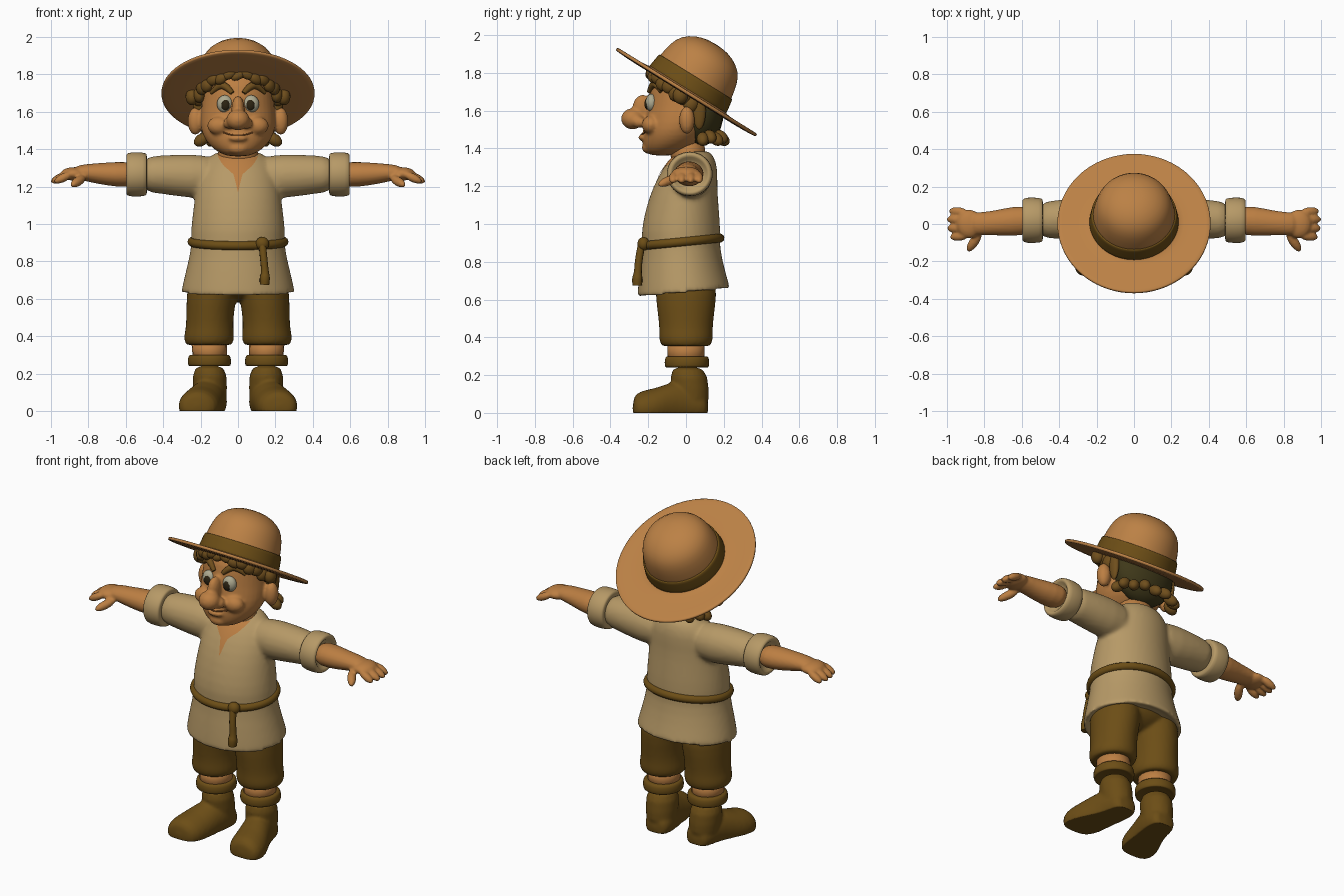
import bpy, bmesh, math
from mathutils import Vector, Matrix
from mathutils.bvhtree import BVHTree

if "Cube" in bpy.data.objects:
    bpy.data.objects.remove(bpy.data.objects["Cube"])


def material(name, rgb):
    m = bpy.data.materials.new(name)
    m.diffuse_color = (*rgb, 1)
    m.use_nodes = True
    m.node_tree.nodes["Principled BSDF"].inputs["Base Color"].default_value = m.diffuse_color
    return m


SKIN = material("skin", (0.50, 0.21, 0.055))
STRAW = material("straw", (0.50, 0.22, 0.06))
LINEN = material("linen", (0.47, 0.32, 0.135))
BROWN = material("brown cloth", (0.15, 0.075, 0.008))
HAIR = material("hair", (0.16, 0.077, 0.012))
DARK_HAIR = material("dark hair", (0.05, 0.04, 0.01))
WHITE = material("eye white", (0.42, 0.40, 0.28))
PUPIL = material("pupil", (0.025, 0.017, 0.006))
LIP = material("lip line", (0.24, 0.085, 0.02))


def loft(bm, axis, rings, s=1, n=20):
    """Elliptical rings (position, centre a, centre b, radius a, radius b[, tilt]) along an axis."""
    loops = []
    for p, ca, cb, ra, rb, *tilt in rings:
        loop = []
        for i in range(n):
            t = 2 * math.pi * i / n
            a, b = ca + ra * math.cos(t), cb + rb * math.sin(t)
            q = p + (tilt[0] * b if tilt else 0)
            x, y, z = {"Z": (a, b, q), "X": (q, a, b), "Y": (a, q, b)}[axis]
            loop.append(bm.verts.new((x * s, y, z)))
        loops.append(loop)
    for l0, l1 in zip(loops, loops[1:]):
        for i in range(n):
            j = (i + 1) % n
            bm.faces.new((l0[i], l0[j], l1[j], l1[i]))
    bm.faces.new(loops[0][::-1])
    bm.faces.new(loops[-1])


def ball(bm, loc, radii, direction=None):
    rot = Matrix.Identity(4)
    if direction:
        rot = Vector(direction).to_track_quat("X", "Z").to_matrix().to_4x4()
    m = Matrix.Translation(loc) @ rot @ Matrix.Diagonal((*radii, 1))
    bmesh.ops.create_uvsphere(bm, u_segments=20, v_segments=12, radius=1, matrix=m)


def bake(ob):
    deps = bpy.context.evaluated_depsgraph_get()
    return bpy.data.meshes.new_from_object(ob.evaluated_get(deps))


def finish(bm, name, mat, sub=0, voxel=0, smooth=0, matrix=None, floor=None):
    bmesh.ops.recalc_face_normals(bm, faces=bm.faces)
    me = bpy.data.meshes.new(name)
    bm.to_mesh(me)
    bm.free()
    ob = bpy.data.objects.new(name, me)
    bpy.context.collection.objects.link(ob)
    if sub:
        ob.modifiers.new("round", "SUBSURF").levels = sub
    if voxel:
        ob.modifiers.new("fuse", "REMESH").voxel_size = voxel
    if smooth:
        ob.modifiers.new("soften", "SMOOTH").iterations = smooth
    ob.data = bake(ob)
    ob.modifiers.clear()
    if matrix:
        ob.data.transform(matrix)
    if floor is not None:
        for v in ob.data.vertices:
            v.co.z = max(v.co.z, floor)
    ob.data.materials.clear()
    ob.data.materials.append(mat)
    ob.data.shade_smooth()
    return ob


def tube(name, pts, r, mat, cyclic=False):
    cu = bpy.data.curves.new(name, "CURVE")
    cu.dimensions, cu.bevel_depth, cu.bevel_resolution = "3D", 1, 3
    cu.resolution_u, cu.use_fill_caps = 6, True
    sp = cu.splines.new("NURBS")
    sp.points.add(len(pts) - 1)
    for i, (pt, p) in enumerate(zip(sp.points, pts)):
        pt.co = (*p, 1)
        pt.radius = r[i] if isinstance(r, (list, tuple)) else r
    sp.order_u, sp.use_endpoint_u, sp.use_cyclic_u = 3, not cyclic, cyclic
    tmp = bpy.data.objects.new(name + "_path", cu)
    bpy.context.collection.objects.link(tmp)
    me = bake(tmp)
    bpy.data.objects.remove(tmp)
    me.materials.clear()
    me.materials.append(mat)
    me.shade_smooth()
    ob = bpy.data.objects.new(name, me)
    bpy.context.collection.objects.link(ob)


def front_of(ob):
    """Returns a function giving the front surface point at x, z."""
    tree = BVHTree.FromPolygons([v.co for v in ob.data.vertices],
                                [p.vertices[:] for p in ob.data.polygons])

    def hit(x, z, off=0.0):
        loc = tree.ray_cast(Vector((x, -2, z)), Vector((0, 1, 0)))[0]
        return Vector((x, (loc.y if loc else -0.05) - off, z))
    return hit


# Tunic: body and sleeves fused into one soft shape
bm = bmesh.new()
loft(bm, "Z", [(.67, 0, -.012, .25, .20, .09), (.635, 0, -.012, .292, .235, .09),
               (.632, 0, -.012, .305, .247, .09), (.65, 0, -.013, .304, .246, .09),
               (.75, 0, -.02, .28, .228), (.88, 0, -.025, .248, .203), (.95, 0, -.028, .256, .213),
               (1.08, 0, -.02, .24, .195), (1.2, 0, -.005, .225, .17), (1.3, 0, .025, .205, .145),
               (1.365, 0, .04, .15, .105), (1.39, 0, .045, .11, .075)], n=28)
for s in (1, -1):
    loft(bm, "X", [(.08, .03, 1.25, .10, .11), (.25, .03, 1.255, .115, .122),
                   (.4, .025, 1.265, .105, .103), (.53, .02, 1.265, .10, .098)], s)
tunic = finish(bm, "tunic", LINEN, sub=1, voxel=.013, smooth=5)

# Open neckline plate following the chest
chest = front_of(tunic)
bm = bmesh.new()
rows = []
for z, w in ((1.375, .11), (1.355, .105), (1.33, .09), (1.305, .07), (1.285, .045),
             (1.265, .024), (1.24, .017), (1.21, .01), (1.175, .002)):
    rows.append([bm.verts.new(chest(w * k / 4, z, .005)) for k in range(-4, 5)])
for a, b in zip(rows, rows[1:]):
    for k in range(8):
        bm.faces.new((b[k], b[k + 1], a[k + 1], a[k]))
finish(bm, "neckline", SKIN)
bm = bmesh.new()
loft(bm, "Z", [(1.28, 0, .02, .12, .09), (1.37, 0, .01, .11, .095), (1.46, 0, 0, .1, .1)])
finish(bm, "neck", SKIN, sub=1)

# Belt rope, knot and hanging end
tube("belt", [(.248 * math.cos(t), -.026 + .207 * math.sin(t), .905 + .1 * .207 * math.sin(t))
              for t in (2 * math.pi * i / 24 for i in range(24))], .024, BROWN, True)
tube("belt_tail", [(.13, -.235, .89), (.137, -.25, .82), (.145, -.255, .74), (.143, -.258, .71),
                   (.142, -.258, .675)], [.02, .02, .02, .03, .025], BROWN)
bm = bmesh.new()
ball(bm, (.13, -.225, .895), (.036, .032, .036))
finish(bm, "belt_knot", BROWN)

# Breeches: two bloused legs and hips
bm = bmesh.new()
ball(bm, (0, 0, .71), (.25, .17, .125))
for s in (1, -1):
    loft(bm, "Z", [(.36, .155, 0, .09, .09), (.347, .155, 0, .115, .12), (.365, .155, 0, .132, .138),
                   (.40, .155, 0, .137, .146), (.44, .152, 0, .128, .142), (.52, .15, 0, .128, .15),
                   (.62, .14, 0, .137, .165), (.76, .13, 0, .13, .16)], s)
finish(bm, "breeches", BROWN, sub=1, voxel=.012, smooth=2)

for s, side in ((1, "left"), (-1, "right")):
    # Rolled cuff
    bm = bmesh.new()
    loft(bm, "X", [(.49, .02, 1.265, .09, .09), (.485, .02, 1.265, .112, .109),
                   (.50, .02, 1.265, .122, .119), (.58, .02, 1.265, .124, .120),
                   (.598, .02, 1.265, .112, .110), (.597, .02, 1.265, .092, .09),
                   (.56, .02, 1.265, .08, .07)], s, 24)
    finish(bm, side + "_cuff", LINEN, sub=1)
    # Forearm, palm, fingers and thumb
    bm = bmesh.new()
    loft(bm, "X", [(.54, .02, 1.265, .08, .07), (.65, .015, 1.265, .08, .068),
                   (.75, .005, 1.27, .066, .056), (.82, .002, 1.275, .062, .045),
                   (.88, 0, 1.275, .06, .035)], s)
    ball(bm, (.88 * s, 0, 1.268), (.07, .078, .036))
    for y, x in ((-.066, .935), (-.022, .95), (.024, .952), (.066, .94)):
        ball(bm, (x * s, y, 1.247), (.056, .025, .023), (s, y * 1.5, -.5))
    ball(bm, (.855 * s, -.095, 1.228), (.068, .026, .025), (.55 * s, -.8, -.35))
    finish(bm, side + "_arm", SKIN, sub=1, voxel=.008, smooth=3)
    # Bare shin
    bm = bmesh.new()
    loft(bm, "Z", [(.26, .15, 0, .09, .095), (.38, .155, 0, .095, .1)], s)
    finish(bm, side + "_shin", SKIN)
    # Boot with turned-down top
    bm = bmesh.new()
    loft(bm, "Z", [(.02, .145, .03, .092, .098), (.12, .15, .025, .09, .098),
                   (.26, .153, .005, .098, .105)], s)
    loft(bm, "Y", [(.12, .142, .03, .06, .06), (.08, .142, .04, .085, .085), (0, .15, .06, .093, .12),
                   (-.08, .175, .05, .1, .115), (-.16, .20, .03, .115, .10),
                   (-.24, .213, .025, .112, .095), (-.285, .22, .025, .075, .06)], s)
    finish(bm, side + "_boot", BROWN, sub=1, voxel=.01, smooth=3, floor=0)
    bm = bmesh.new()
    loft(bm, "Z", [(.25, .153, .005, .095, .1), (.237, .153, .005, .11, .113),
                   (.25, .153, .005, .118, .12), (.285, .153, .005, .117, .12),
                   (.302, .153, .005, .108, .11), (.298, .153, .005, .09, .09)], s)
    finish(bm, side + "_boot_top", BROWN, sub=1)

# Head with nose, cheeks, lips and ears
bm = bmesh.new()
loft(bm, "Z", [(1.36, 0, -.125, .055, .06), (1.385, 0, -.11, .11, .11), (1.42, 0, -.085, .155, .145),
               (1.47, 0, -.06, .19, .175), (1.53, 0, -.04, .207, .185), (1.62, 0, -.02, .198, .185),
               (1.70, 0, -.01, .192, .187), (1.78, 0, .005, .19, .18), (1.86, 0, .04, .145, .13)])
ball(bm, (0, -.283, 1.557), (.064, .062, .056))
ball(bm, (0, -.23, 1.61), (.036, .055, .075))
ball(bm, (0, -.228, 1.458), (.05, .025, .018))
ball(bm, (0, -.19, 1.405), (.06, .045, .035))
for s in (1, -1):
    ball(bm, (.045 * s, -.25, 1.54), (.034, .036, .032))
    ball(bm, (.10 * s, -.185, 1.525), (.065, .05, .05))
    ball(bm, (.228 * s, .005, 1.55), (.042, .042, .074), (1, .5 * s, 0))
head = finish(bm, "head", SKIN, sub=1, voxel=.009, smooth=3)
face = front_of(head)

# Eyes, brows and smile
for s, side in ((1, "left"), (-1, "right")):
    bm = bmesh.new()
    ball(bm, (.07 * s, -.182, 1.642), (.043, .032, .047))
    finish(bm, side + "_eye", WHITE)
    bm = bmesh.new()
    ball(bm, (.067 * s, -.206, 1.636), (.023, .014, .029))
    finish(bm, side + "_pupil", PUPIL)
    tube(side + "_brow", [face(x * s, z, .006) for x, z in
                          ((.03, 1.70), (.06, 1.735), (.10, 1.745), (.145, 1.70))],
         [.012, .02, .02, .01], HAIR)
tube("smile", [face(.08 * k / 4, 1.474 + .016 * (k / 4) ** 2) for k in range(-4, 5)], .004, LIP)

# Hair: dark back mass, curls under the brim and along the nape
bm = bmesh.new()
ball(bm, (0, .075, 1.60), (.2, .125, .19))
finish(bm, "hair_back", DARK_HAIR)
bm = bmesh.new()
for i in range(-8, 9):
    a = math.radians(i * 13)
    x, y = .213 * math.sin(a), -.015 - .18 * math.cos(a)
    k = abs(i) / 8
    ball(bm, (x, y, 1.672 - .617 * y + .012 * (i % 2) - .02 * k),
         (.04, .02 + .014 * k, .022 + .026 * k), (math.cos(a), math.sin(a), -.5 * (1 if i > 0 else -1)))
for s in (1, -1):
    ball(bm, (.245 * s, -.03, 1.68), (.035, .04, .045))
    ball(bm, (.205 * s, .07, 1.60), (.022, .035, .1))
for i in range(-4, 5):
    a = math.radians(i * 22)
    x, y = .195 * math.sin(a), .085 + .105 * math.cos(a)
    ball(bm, (x, y, 1.45 + .012 * (i % 2)), (.045, .032, .032), (math.sin(a), math.cos(a), -.7))
finish(bm, "hair_curls", HAIR)

# Straw hat, tipped back, with its band
tip = Matrix.Translation((0, 0, 1.695)) @ Matrix.Rotation(math.radians(-31.7), 4, "X")
bm = bmesh.new()
loft(bm, "Z", [(z, 0, 0, rx, ry) for z, rx, ry in (
    (-.008, .2, .2), (-.012, .3, .31), (-.006, .405, .43), (-.004, .412, .438), (.012, .412, .438),
    (.014, .405, .43), (.012, .3, .31), (.015, .235, .235), (.03, .228, .228), (.1, .22, .222),
    (.18, .205, .208), (.24, .178, .18), (.285, .115, .115), (.302, .04, .04))], n=36)
finish(bm, "hat", STRAW, sub=1, matrix=tip)
bm = bmesh.new()
loft(bm, "Z", [(z, 0, 0, r, r) for z, r in ((.012, .22), (.012, .241), (.03, .239), (.09, .23),
                                            (.1, .228), (.1, .21))], n=36)
finish(bm, "hat_band", BROWN, sub=1, matrix=tip)
